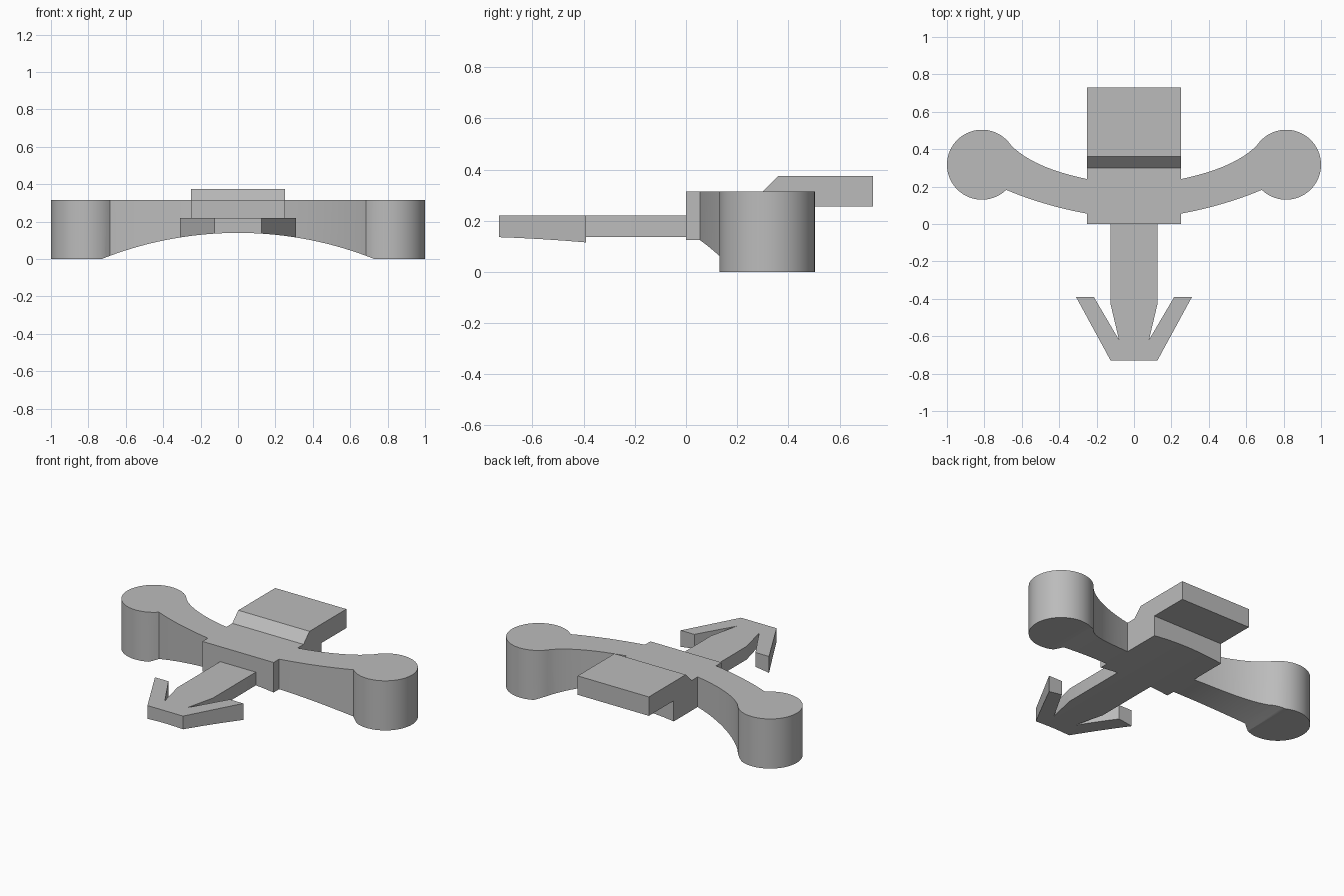
import bpy, bmesh, math
from mathutils import Vector

cube = bpy.data.objects.get("Cube")
if cube:
    bpy.data.objects.remove(cube, do_unlink=True)

grey = bpy.data.materials.new("grey_plastic")
grey.use_nodes = True
colour = (0.5, 0.5, 0.5, 1)
grey.diffuse_color = colour
grey.node_tree.nodes["Principled BSDF"].inputs["Base Color"].default_value = colour

TOP = 0.315           # top of the main body
ARCH_TOP = 0.14       # highest point of the arched underside
ARCH_HALF = 0.73      # half span of the arch at the ground


def prism(name, outline, axis, start, end):
    """Extrude a 2D outline along an axis from start to end."""
    place = {"x": lambda a, b: (start, a, b),
             "y": lambda a, b: (a, start, b),
             "z": lambda a, b: (a, b, start)}[axis]
    bm = bmesh.new()
    face = bm.faces.new([bm.verts.new(place(a, b)) for a, b in outline])
    extruded = bmesh.ops.extrude_face_region(bm, geom=[face])["geom"]
    shift = Vector([end - start if axis == k else 0 for k in "xyz"])
    bmesh.ops.translate(bm, vec=shift,
                        verts=[g for g in extruded if isinstance(g, bmesh.types.BMVert)])
    bmesh.ops.recalc_face_normals(bm, faces=bm.faces)
    mesh = bpy.data.meshes.new(name)
    bm.to_mesh(mesh)
    bm.free()
    mesh.materials.append(grey)
    obj = bpy.data.objects.new(name, mesh)
    bpy.context.collection.objects.link(obj)
    return obj


def bezier(p, q, r, steps=12):
    """Points on a quadratic curve from p to r, pulled towards q."""
    ts = [i / steps for i in range(steps + 1)]
    return [tuple((1 - t) ** 2 * a + 2 * t * (1 - t) * b + t * t * c
                  for a, b, c in zip(p, q, r)) for t in ts]


# Cutter for the arched underside
radius = (ARCH_HALF ** 2 + ARCH_TOP ** 2) / (2 * ARCH_TOP)
arc = []
for i in range(49):
    x = -0.9 + 1.8 * i / 48
    arc.append((x, ARCH_TOP - radius + math.sqrt(radius ** 2 - x ** 2)))
cutter = prism("arch_cutter", [(-0.9, -0.5)] + arc + [(0.9, -0.5)], "y", -1, 1)
cutter.hide_render = True
cutter.hide_viewport = False


def finish(obj):
    """Cut the arch and smooth the curved faces."""
    cut = obj.modifiers.new("arch", "BOOLEAN")
    cut.operation = "DIFFERENCE"
    cut.solver = "EXACT"
    cut.object = cutter
    bpy.ops.object.select_all(action="DESELECT")
    bpy.context.view_layer.objects.active = obj
    obj.select_set(True)
    bpy.ops.object.modifier_apply(modifier=cut.name)
    bpy.ops.object.shade_smooth_by_angle(angle=math.radians(25))


# Curved arms ending in round feet
centre, foot_r = (0.813, 0.317), 0.187
foot = []
for i in range(49):
    a = math.radians(-134 + 280 * i / 48)
    foot.append((centre[0] + foot_r * math.cos(a), centre[1] + foot_r * math.sin(a)))
front_edge = bezier((0.25, 0.055), (0.49, 0.10), foot[0])
back_edge = bezier(foot[-1], (0.54, 0.30), (0.25, 0.24))
arm_outline = front_edge + foot[1:-1] + back_edge
for side, sign in (("left", 1), ("right", -1)):
    finish(prism(side + "_arm", [(sign * x, y) for x, y in arm_outline], "z", 0, TOP))

# Centre block with the raised, chamfered rear tongue
block = [(0, 0), (0, TOP), (0.30, TOP), (0.36, 0.375), (0.73, 0.375),
         (0.73, 0.255), (0.48, 0.255), (0.48, 0)]
finish(prism("centre_block", block, "x", -0.25, 0.25))

# Front stem with a barbed arrow tip
half = [(0.125, 0), (0.125, -0.43), (0.08, -0.62), (0.215, -0.39),
        (0.31, -0.39), (0.125, -0.73)]
stem = half + [(-x, y) for x, y in reversed(half)]
finish(prism("barbed_stem", stem, "z", 0, 0.22))

bpy.data.objects.remove(cutter, do_unlink=True)
